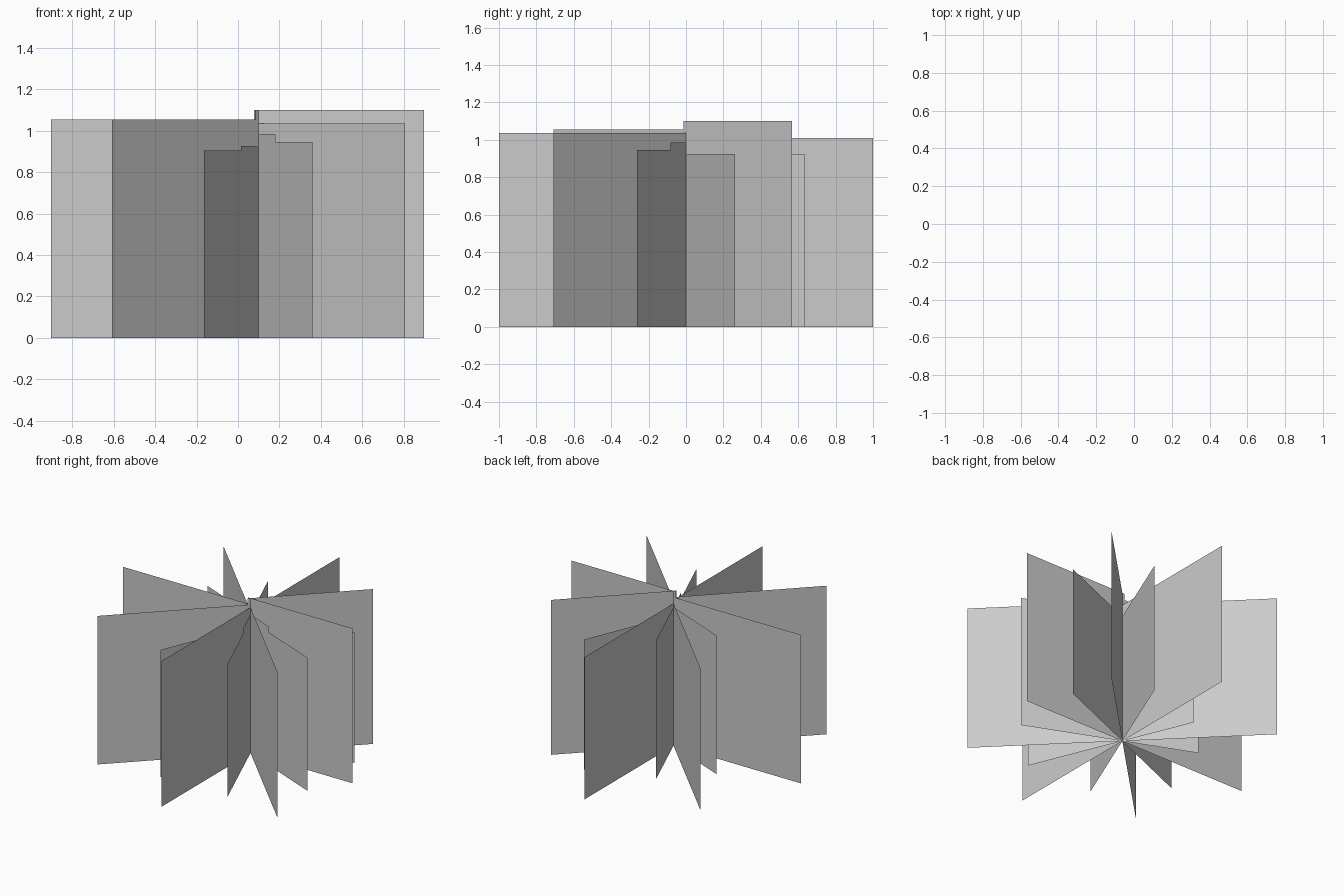
import bpy
from math import radians, cos, sin

if "Cube" in bpy.data.objects:
    bpy.data.objects.remove(bpy.data.objects["Cube"])

AXIS_X = 0.098  # shared vertical axis of all cards


def card(name, angle, outer, height, inner=0.0):
    """Flat upright sheet running along one direction from inner to outer radius."""
    a = radians(angle)
    pts = [(inner, 0), (outer, 0), (outer, height), (inner, height)]
    verts = [(AXIS_X + r * cos(a), r * sin(a), z) for r, z in pts]
    mesh = bpy.data.meshes.new(name)
    mesh.from_pydata(verts, [], [(0, 1, 2, 3)])
    obj = bpy.data.objects.new(name, mesh)
    bpy.context.collection.objects.link(obj)


# Long sheets every 45 degrees: angle, outer radius, height, inner radius
long_sheets = [
    (0, 0.80, 1.10, -0.02), (45, 0.80, 1.10, -0.02),
    (90, 1.0, 1.01, 0), (135, 1.0, 1.01, 0),
    (180, 1.0, 1.055, 0), (225, 1.0, 1.055, 0),
    (270, 1.0, 1.035, 0), (315, 1.0, 1.035, 0),
]
for angle, outer, height, inner in long_sheets:
    card(f"long_sheet_{angle}", angle, outer, height, inner)

# Short sheets in between; some reach past the axis and form the raised steps
short_sheets = [
    (22.5, 0.685, 0.925, -0.22), (67.5, 0.685, 0.925, -0.22),
    (112.5, 0.515, 0.985, -0.22), (157.5, 0.515, 0.985, -0.22),
    (202.5, 0.685, 0.905, 0), (247.5, 0.685, 0.905, 0),
    (292.5, 0.685, 0.945, 0), (337.5, 0.685, 0.945, 0),
]
for angle, outer, height, inner in short_sheets:
    card(f"short_sheet_{int(angle)}", angle, outer, height, inner)
